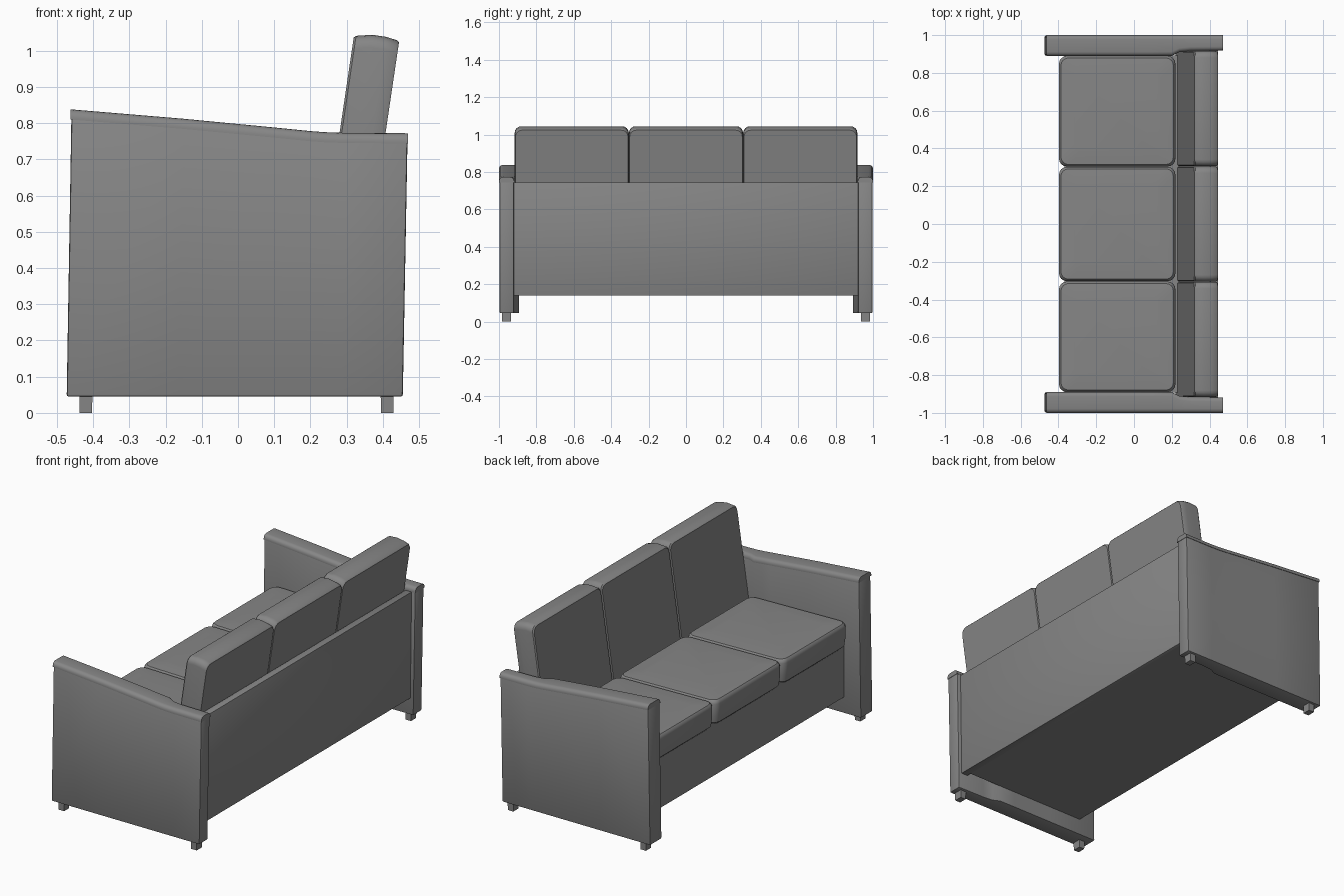
import bpy, bmesh, math

if "Cube" in bpy.data.objects:
    bpy.data.objects.remove(bpy.data.objects["Cube"])

grey = bpy.data.materials.new("grey_fabric")
grey.diffuse_color = (0.24, 0.24, 0.24, 1)
grey.use_nodes = True
grey.node_tree.nodes["Principled BSDF"].inputs["Base Color"].default_value = grey.diffuse_color


def loft(name, rings, bevel=0.0, segments=3):
    """Skin a list of equal-length point rings and cap both ends."""
    bm = bmesh.new()
    loops = [[bm.verts.new(p) for p in ring] for ring in rings]
    n = len(rings[0])
    for a, b in zip(loops, loops[1:]):
        for i in range(n):
            j = (i + 1) % n
            bm.faces.new((a[i], a[j], b[j], b[i]))
    bm.faces.new(loops[0])
    bm.faces.new(loops[-1])
    bmesh.ops.recalc_face_normals(bm, faces=bm.faces)
    mesh = bpy.data.meshes.new(name)
    bm.to_mesh(mesh)
    bm.free()
    mesh.materials.append(grey)
    ob = bpy.data.objects.new(name, mesh)
    bpy.context.collection.objects.link(ob)
    bpy.ops.object.select_all(action='DESELECT')
    ob.select_set(True)
    bpy.context.view_layer.objects.active = ob
    if bevel:
        mod = ob.modifiers.new("soft_edges", 'BEVEL')
        mod.width = bevel
        mod.segments = segments
        mod.limit_method = 'ANGLE'
        mod.angle_limit = math.radians(40)
        bpy.ops.object.modifier_apply(modifier=mod.name)
    bpy.ops.object.shade_smooth_by_angle(angle=math.radians(35))
    return ob


def box(name, x0, x1, y0, y1, z0, z1, taper=0.0, bevel=0.0):
    def ring(t, z):
        return [(x0 + t, y0 + t, z), (x1 - t, y0 + t, z),
                (x1 - t, y1 - t, z), (x0 + t, y1 - t, z)]
    return loft(name, [ring(taper, z0), ring(0, z1)], bevel)


def rounded_rect(u0, u1, v0, v1, r, steps=4):
    pts = []
    corners = [(u1 - r, v1 - r, 0), (u0 + r, v1 - r, 90),
               (u0 + r, v0 + r, 180), (u1 - r, v0 + r, 270)]
    for cu, cv, start in corners:
        for i in range(steps + 1):
            a = math.radians(start + 90 * i / steps)
            pts.append((cu + r * math.cos(a), cv + r * math.sin(a)))
    return pts


def cap_section(x, s, inner, top, r=0.022):
    """Cross-section of the arm cap: flat below, rounded above."""
    pts = [(x, s * inner, top - 0.028), (x, s * 1.0, top - 0.028)]
    for cy, start in ((1.0 - r, 0), (inner + r, 90)):
        for i in range(5):
            a = math.radians(start + 22.5 * i)
            pts.append((x, s * (cy + r * math.cos(a)), top - r + r * math.sin(a)))
    return pts


# Side arms: thicker at the front, stepped thinner beside the back panel
# Stations: x, top height, inner y
stations = [(-0.460, 0.838, 0.892), (-0.15, 0.812, 0.892), (0.10, 0.788, 0.892),
            (0.20, 0.778, 0.892), (0.24, 0.775, 0.912), (0.30, 0.773, 0.918),
            (0.468, 0.772, 0.920)]
for side, s in (("left", 1), ("right", -1)):
    panel, cap = [], []
    for x, top, inner in stations:
        z = top - 0.02
        panel.append([(x - 0.013, s * inner, 0.045), (x - 0.013, s * 0.997, 0.045),
                      (x, s * 0.997, z), (x, s * inner, z)])
        k = -0.002 if x < -0.4 else (0.002 if x > 0.4 else 0)
        cap.append(cap_section(x + k, s, inner - 0.002, top))
    loft(side + "_arm_panel", panel, bevel=0.006, segments=2)
    loft(side + "_arm_cap", cap)
    # Feet
    for end, x in (("front", -0.42), ("back", 0.412)):
        y0, y1 = sorted((s * 0.936, s * 0.984))
        box(f"{side}_{end}_foot", x - 0.018, x + 0.018, y0, y1, 0, 0.047, taper=0.001)

# Base under the seat, and the back panel
box("seat_base", -0.368, 0.42, -0.893, 0.893, 0.138, 0.44)
loft("back_panel", [[(0.395, y, 0.138), (0.437, y, 0.138), (0.445, y, 0.743), (0.405, y, 0.743)]
                    for y in (-0.925, 0.925)], bevel=0.003, segments=2)

for n, c in enumerate((-1, 0, 1), 1):
    # Seat cushion: rounded in plan, nearly level
    y, half = c * 0.597, 0.302 if c == 0 else 0.292
    rings = []
    for inset, z in ((0.02, 0.425), (0.004, 0.440), (0.0, 0.48), (0.0, 0.545),
                     (0.003, 0.558), (0.010, 0.566), (0.08, 0.572)):
        outline = rounded_rect(-0.397 + inset, 0.219 - inset,
                               y - half + inset, y + half - inset, 0.04)
        rings.append([(px, py, z - 0.02 * (px + 0.09)) for px, py in outline])
    loft(f"seat_cushion_{n}", rings)

    # Back cushion: rounded from behind, leaning back
    y = c * 0.611
    rings = []
    for depth, top, inset in ((0.0, 1.036, 0.006), (0.006, 1.041, 0.001), (0.05, 1.044, 0.0),
                              (0.09, 1.038, 0.0), (0.120, 1.029, 0.001), (0.127, 1.023, 0.004)):
        outline = rounded_rect(y - 0.305 + inset, y + 0.305 - inset, 0.36, top, 0.035)
        rings.append([(0.28 + depth + 0.148 * (pz - 0.77), py, pz) for py, pz in outline])
    loft(f"back_cushion_{n}", rings)
